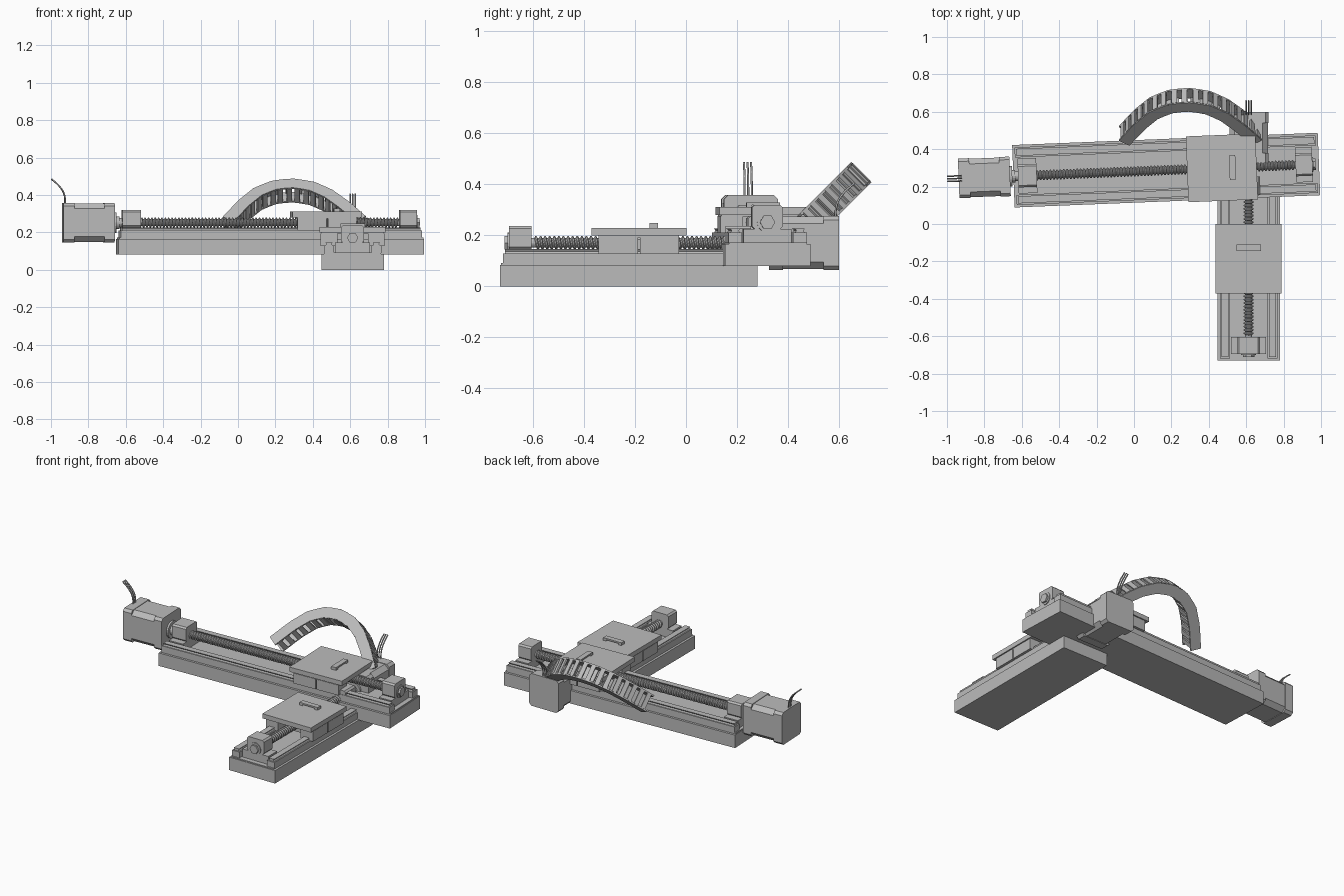
import bpy, bmesh, math
from mathutils import Matrix, Vector

cube = bpy.data.objects.get("Cube")
if cube:
    bpy.data.objects.remove(cube)

grey = bpy.data.materials.new("machine_grey")
grey.use_nodes = True
grey.diffuse_color = (0.5, 0.5, 0.5, 1)
grey.node_tree.nodes["Principled BSDF"].inputs["Base Color"].default_value = (0.5, 0.5, 0.5, 1)


def finish(name, bm, frame, smooth=False):
    bmesh.ops.recalc_face_normals(bm, faces=bm.faces)
    mesh = bpy.data.meshes.new(name)
    bm.to_mesh(mesh)
    bm.free()
    mesh.materials.append(grey)
    mesh.polygons.foreach_set("use_smooth", [smooth] * len(mesh.polygons))
    ob = bpy.data.objects.new(name, mesh)
    ob.matrix_world = frame
    bpy.context.collection.objects.link(ob)
    return ob


def prism(name, outline, x0, x1, frame):
    """Extrude a (y, z) outline along x."""
    bm = bmesh.new()
    a = [bm.verts.new((x0, y, z)) for y, z in outline]
    b = [bm.verts.new((x1, y, z)) for y, z in outline]
    bm.faces.new(a)
    bm.faces.new(b)
    for i in range(len(a)):
        j = (i + 1) % len(a)
        bm.faces.new((a[i], a[j], b[j], b[i]))
    return finish(name, bm, frame)


def rect(y0, y1, z0, z1, cut=0.0):
    """Rectangle outline, with chamfered corners if cut is given."""
    if not cut:
        return [(y0, z0), (y1, z0), (y1, z1), (y0, z1)]
    return [(y0 + cut, z0), (y1 - cut, z0), (y1, z0 + cut), (y1, z1 - cut),
            (y1 - cut, z1), (y0 + cut, z1), (y0, z1 - cut), (y0, z0 + cut)]


def lathe(name, profile, z, frame, sides=20, twist=0.0):
    """Turn an (x, radius) profile around the x axis at height z."""
    bm = bmesh.new()
    rings = []
    for x, r in profile:
        rings.append([bm.verts.new((x + twist * math.sin(t), r * math.cos(t), z + r * math.sin(t)))
                      for t in (math.tau * k / sides for k in range(sides))])
    for p, q in zip(rings, rings[1:]):
        for i in range(sides):
            j = (i + 1) % sides
            bm.faces.new((p[i], p[j], q[j], q[i]))
    bm.faces.new(rings[0])
    bm.faces.new(rings[-1])
    return finish(name, bm, frame)


def wire(name, points, radius, frame):
    curve = bpy.data.curves.new(name, "CURVE")
    curve.dimensions = "3D"
    curve.bevel_depth = radius
    curve.bevel_resolution = 2
    curve.use_fill_caps = True
    spline = curve.splines.new("BEZIER")
    spline.bezier_points.add(len(points) - 1)
    for bp, co in zip(spline.bezier_points, points):
        bp.co = co
        bp.handle_left_type = bp.handle_right_type = "AUTO"
    temp = bpy.data.objects.new(name, curve)
    mesh = bpy.data.meshes.new_from_object(temp)
    bpy.data.objects.remove(temp)
    mesh.materials.clear()
    mesh.materials.append(grey)
    ob = bpy.data.objects.new(name, mesh)
    ob.matrix_world = frame
    bpy.context.collection.objects.link(ob)


AXIS = 0.171   # height of the screw above the base


def stage(tag, length, slide, handle, motor_gap, frame):
    """One linear stage along local x, with its motor at the -x end."""
    x0, x1 = -length / 2, length / 2

    def part(name, outline, a, b):
        return prism(f"{tag}_{name}", outline, a, b, frame)

    # bed and rails
    part("base", rect(-0.167, 0.167, 0, 0.085), x0, x1)
    part("bed_plate", rect(-0.152, 0.152, 0.085, 0.092), x0 + 0.004, x1 - 0.004)
    for s in (-1, 1):
        part("rail_foot", rect(s * 0.1, s * 0.154, 0.09, 0.13), x0 + 0.012, x1 - 0.012)
        part("rail", [(s * 0.108, 0.13), (s * 0.146, 0.13), (s * 0.141, 0.138),
                      (s * 0.146, 0.146), (s * 0.108, 0.146), (s * 0.113, 0.138)],
             x0 + 0.02, x1 - 0.02)

    # bearing blocks
    for a, b in ((x0 + 0.025, x0 + 0.125), (x1 - 0.125, x1 - 0.035)):
        part("bearing_foot", rect(-0.094, 0.094, 0.092, 0.145), a, b)
        part("bearing_block", rect(-0.061, 0.061, 0.145, 0.238, 0.01), a, b)
    lathe(f"{tag}_bearing_ring", [(x1 - 0.036, 0.04), (x1 - 0.03, 0.04), (x1 - 0.03, 0.032)], AXIS, frame)
    lathe(f"{tag}_end_nut", [(x1 - 0.036, 0.03), (x1 - 0.018, 0.03)], AXIS, frame, 6)

    # threaded screw
    a, b, pitch = x0 + 0.12, x1 - 0.12, 0.018
    thread = []
    for k in range(int((b - a) / pitch)):
        x = a + k * pitch
        thread += [(x, 0.019), (x + 0.004, 0.027), (x + 0.009, 0.027), (x + 0.013, 0.019)]
    lathe(f"{tag}_screw", thread + [(b, 0.019)], AXIS, frame, 16, 0.004)

    # carriage
    part("carriage_plate", rect(-0.176, 0.176, 0.2, 0.23), slide - 0.186, slide + 0.186)
    part("carriage_under_plate", rect(-0.168, 0.168, 0.193, 0.2), slide - 0.158, slide + 0.158)
    for s in (-1, 1):
        for e in (-1, 1):
            part("runner_block", rect(s * 0.082, s * 0.171, 0.128, 0.195),
                 slide + e * 0.004, slide + e * 0.158)
    part("screw_nut", rect(-0.06, 0.06, 0.13, 0.195, 0.01), slide - 0.1, slide + 0.1)

    # grip on the carriage
    h = slide + handle
    part("grip_bar", rect(-0.066, 0.066, 0.238, 0.248), h - 0.017, h + 0.017)
    for s in (-1, 1):
        part("grip_leg", rect(s * 0.045, s * 0.066, 0.23, 0.238), h - 0.017, h + 0.017)

    # motor: flange, body and rear cap, with its coupling
    m = x0 - motor_gap
    low, high = AXIS - 0.106, AXIS + 0.106
    part("motor_front_cap", rect(-0.106, 0.106, low, high, 0.016), m - 0.065, m - 0.01)
    part("motor_body", rect(-0.103, 0.103, low + 0.003, high - 0.003, 0.028), m - 0.225, m - 0.065)
    part("motor_rear_cap", rect(-0.106, 0.106, low, high, 0.016), m - 0.285, m - 0.225)
    lathe(f"{tag}_motor_boss", [(m - 0.012, 0.055), (m + 0.002, 0.055), (m + 0.002, 0.05)], AXIS, frame)
    lathe(f"{tag}_coupling", [(m, 0.034), (x0 + 0.01, 0.034), (x0 + 0.01, 0.026), (x0 + 0.04, 0.026)],
          AXIS, frame)
    for k in (-1, 0, 1):
        y = k * 0.014
        wire(f"{tag}_motor_wire", [(m - 0.272, y, 0.26), (m - 0.276, y, 0.32),
                                   (m - 0.3, y, 0.363), (m - 0.345, y, 0.405)], 0.004, frame)


stage("long_stage", 1.635, 0.298, 0.057, 0.008,
      Matrix.Translation((0.172, 0.288, 0.081)) @ Matrix.Rotation(0.04, 4, "Z"))
stage("short_stage", 1.01, -0.04, -0.058, 0.035,
      Matrix.Translation((0.613, -0.225, 0)) @ Matrix.Rotation(-math.pi / 2, 4, "Z"))

# cable chain: an arch in a plane leaning back, local x along, y up the slope, z across
lean = Matrix.Translation((0, 0.665, 0.425)) @ Matrix.Rotation(math.pi / 4, 4, "X")
ctrl = [Vector((x, y, 0)) for x, y in (
    (-0.05, -0.27), (0.03, -0.15), (0.11, -0.06), (0.2, -0.012), (0.29, 0),
    (0.39, -0.02), (0.48, -0.075), (0.57, -0.165), (0.655, -0.27))]


def along(d):
    """Point at distance d along the control path."""
    for p, q in zip(ctrl, ctrl[1:]):
        step = (q - p).length
        if d <= step:
            return p.lerp(q, d / step)
        d -= step
    return ctrl[-1]


total = sum((q - p).length for p, q in zip(ctrl, ctrl[1:]))
LINKS = 18
for i in range(LINKS):
    p, q = along(total * i / LINKS), along(total * (i + 1) / LINKS)
    d = q - p
    half = d.length / 2
    frame = lean @ Matrix.Translation((p + q) / 2) @ Matrix.Rotation(math.atan2(d.y, d.x), 4, "Z")
    for s in (-1, 1):
        prism("chain_side", rect(-0.034, 0.034, s * 0.046, s * 0.056), -half - 0.005, half + 0.003, frame)
        prism("chain_rung", rect(s * 0.026, s * 0.036, -0.05, 0.05), -half * 0.5, half * 0.6, frame)
